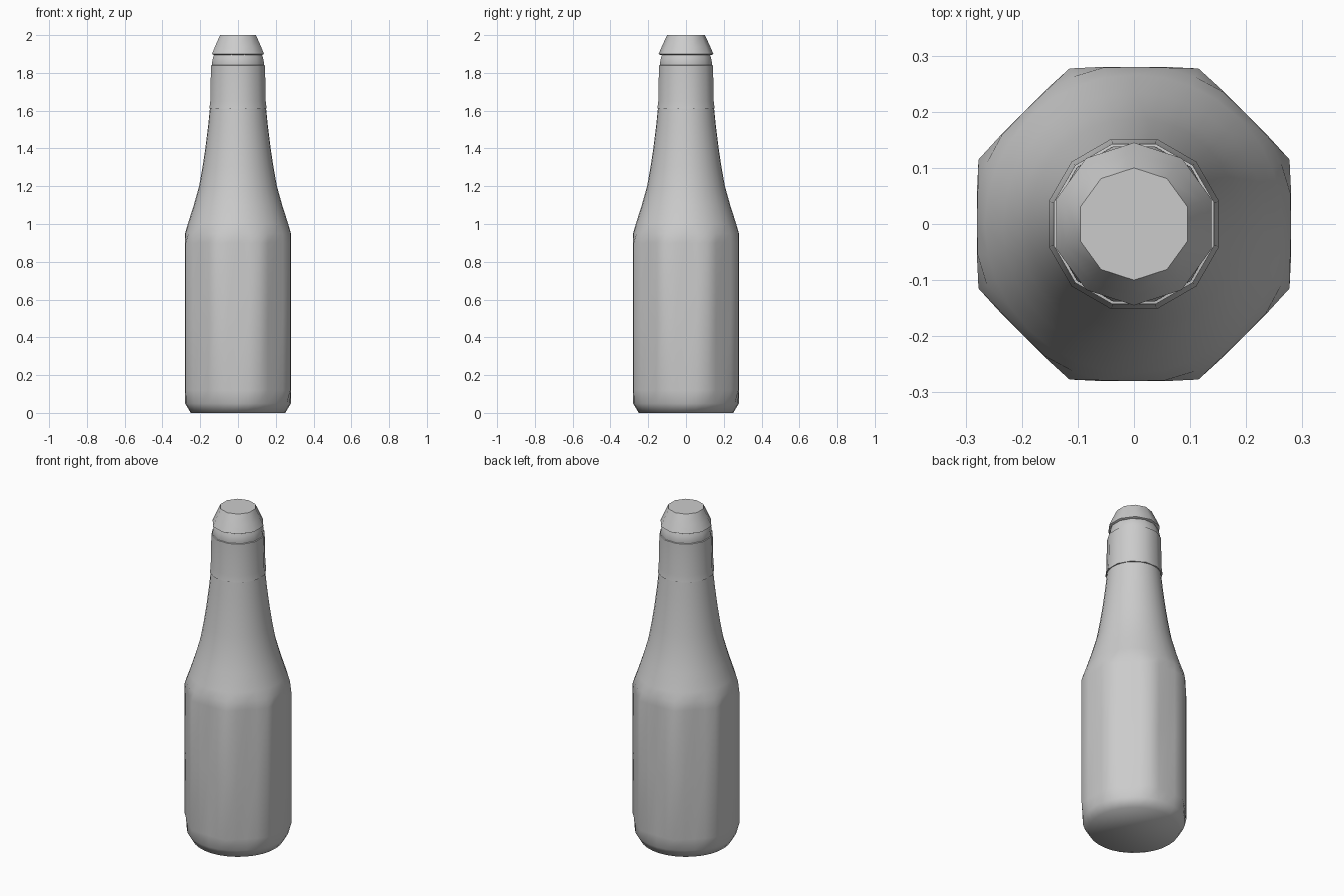
import bpy, bmesh, math

cube = bpy.data.objects.get("Cube")
if cube:
    bpy.data.objects.remove(cube)

grey = bpy.data.materials.new("plain_grey")
grey.use_nodes = True
GREY = (0.6, 0.6, 0.6, 1)
grey.diffuse_color = GREY
grey.node_tree.nodes["Principled BSDF"].inputs["Base Color"].default_value = GREY

def turned(name, profile, sides, apothem=9.0, phase=0.0, angle=65):
    """Turn a (radius, z) profile, trimmed by an octagonal prism."""
    bm = bmesh.new()
    rings = []
    for radius, z in profile:
        ring = []
        for i in range(sides):
            a = math.tau * (i + phase) / sides
            off = (a + math.pi / 8) % (math.pi / 4) - math.pi / 8
            r = min(radius, apothem / math.cos(off))
            ring.append(bm.verts.new((r * math.cos(a), r * math.sin(a), z)))
        rings.append(ring)
    for low, high in zip(rings, rings[1:]):
        for i in range(sides):
            j = (i + 1) % sides
            bm.faces.new((low[i], low[j], high[j], high[i]))
    bm.faces.new(rings[0][::-1])
    bm.faces.new(rings[-1])
    mesh = bpy.data.meshes.new(name)
    bm.to_mesh(mesh)
    bm.free()
    mesh.materials.append(grey)
    obj = bpy.data.objects.new(name, mesh)
    bpy.context.collection.objects.link(obj)
    bpy.ops.object.select_all(action="DESELECT")
    obj.select_set(True)
    bpy.context.view_layer.objects.active = obj
    bpy.ops.object.shade_smooth_by_angle(angle=math.radians(angle))
    return obj

# Octagonal body with round shoulder and tapering neck
turned("bottle_body", [(0.25, 0), (0.28, 0.05), (0.3, 0.12), (0.3, 0.5), (0.3, 0.9),
                       (0.284, 0.95), (0.266, 1.0), (0.234, 1.1), (0.206, 1.2),
                       (0.188, 1.3), (0.173, 1.4), (0.158, 1.52), (0.145, 1.65)],
       32, apothem=0.28)

# Foil sleeve wrapped around the neck
turned("neck_sleeve", [(0.146, 1.61), (0.157, 1.612), (0.152, 1.65), (0.148, 1.84),
                       (0.138, 1.842)], 12, phase=0.5, angle=50)

# Short ring of neck showing above the sleeve
turned("upper_neck", [(0.135, 1.8), (0.143, 1.85), (0.137, 1.88), (0.13, 1.9)], 12, phase=0.5)

# Flared bottle cap
turned("bottle_cap", [(0.135, 1.895), (0.145, 1.9), (0.128, 1.94), (0.1, 2.0)], 10,
       phase=0.5, angle=45)
